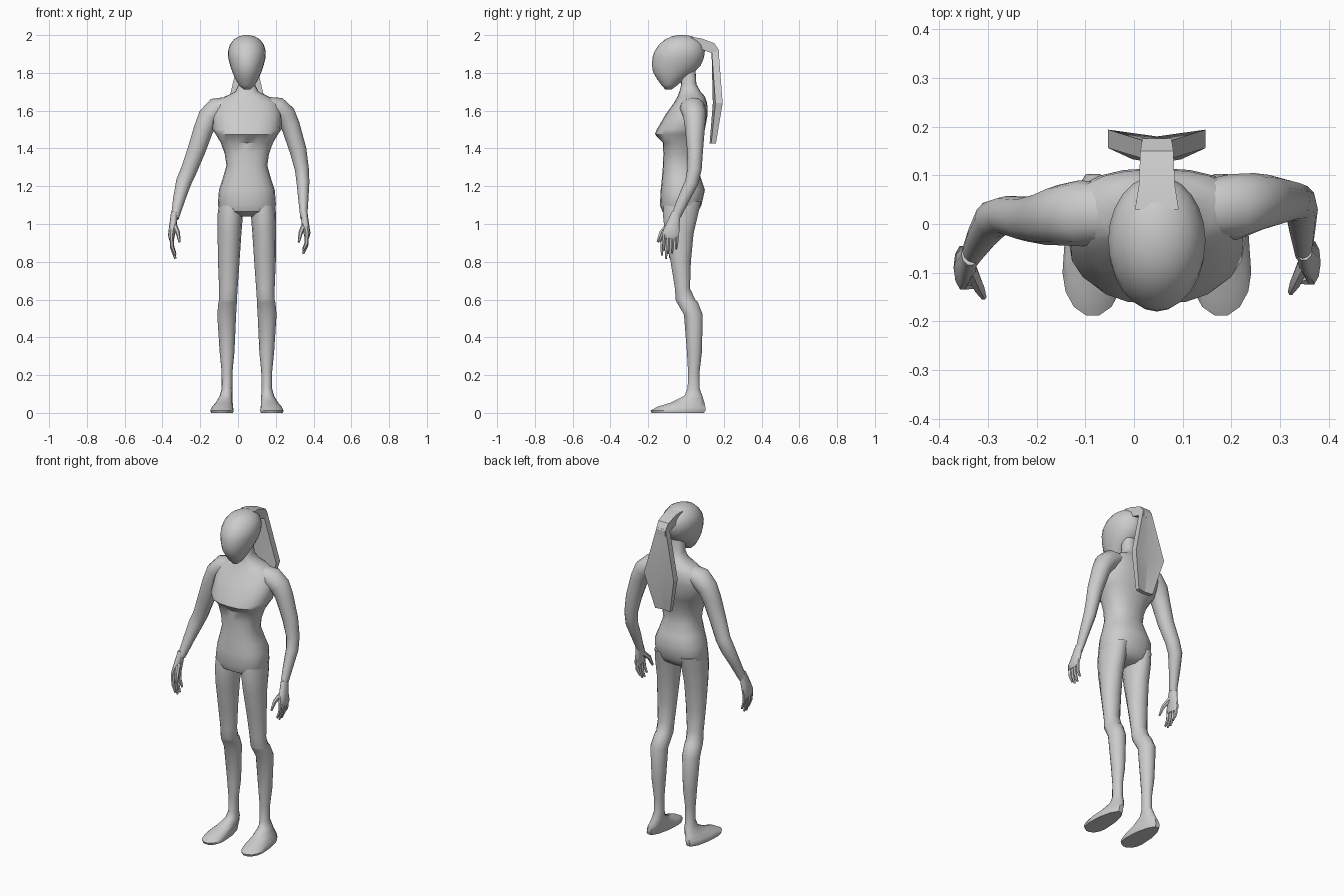
import bpy, bmesh, math
from mathutils import Vector

CX = 0.047  # the body's own centre line


def finish(name, bm, angle=38):
    bmesh.ops.recalc_face_normals(bm, faces=bm.faces)
    me = bpy.data.meshes.new(name)
    bm.to_mesh(me)
    bm.free()
    ob = bpy.data.objects.new(name, me)
    bpy.context.collection.objects.link(ob)
    bpy.ops.object.select_all(action='DESELECT')
    ob.select_set(True)
    bpy.context.view_layer.objects.active = ob
    bpy.ops.object.shade_smooth_by_angle(angle=math.radians(angle))
    return ob


def skin(name, rings, angle=38):
    """Bridge rings of points and cap both ends."""
    bm = bmesh.new()
    loops = [[bm.verts.new(p) for p in r] for r in rings]
    n = len(loops[0])
    for a, b in zip(loops, loops[1:]):
        for i in range(n):
            j = (i + 1) % n
            bm.faces.new((a[i], a[j], b[j], b[i]))
    bm.faces.new(loops[0])
    bm.faces.new(loops[-1])
    return finish(name, bm, angle)


def section(z, xc, rx, yf, yc, yb, n=16, p=2.0):
    """Level ring with its own front, widest and back depth."""
    out = []
    for i in range(n):
        t = math.tau * i / n
        c, s = math.cos(t), math.sin(t)
        x = math.copysign(abs(c) ** (2 / p), c) * rx
        y = math.copysign(abs(s) ** (2 / p), s)
        out.append((xc + x, yc + y * ((yb - yc) if y > 0 else (yc - yf)), z))
    return out


def tube(name, path, n=10, angle=50):
    """Limb along a path of (x, y, z, radius across, radius in depth)."""
    pts = [Vector(q[:3]) for q in path]
    rings = []
    for i, q in enumerate(path):
        d = (pts[min(i + 1, len(pts) - 1)] - pts[max(i - 1, 0)]).normalized()
        u = d.cross(Vector((0, 1, 0))).normalized()
        v = u.cross(d)
        rings.append([pts[i] + u * q[3] * math.cos(math.tau * k / n)
                      + v * q[4] * math.sin(math.tau * k / n) for k in range(n)])
    return skin(name, rings, angle)


# Head: egg with a pointed chin  (z, half width, front, back)
head = [(1.713, .018, -.11, -.075), (1.735, .042, -.13, -.045), (1.77, .062, -.155, -.005),
        (1.805, .077, -.175, .045), (1.84, .089, -.18, .078), (1.88, .099, -.178, .095),
        (1.915, .1, -.167, .1), (1.95, .09, -.142, .09), (1.978, .068, -.11, .065),
        (1.993, .042, -.075, .035), (2.0, .015, -.04, 0)]
skin("head", [section(z, CX, rx, f, (f + b) / 2, b, 24) for z, rx, f, b in head], 60)

# Torso and neck  (z, half width, front, widest, back)
torso = [(1.04, .075, -.08, -.03, .03), (1.065, .135, -.125, -.03, .065),
         (1.1, .154, -.138, -.03, .082), (1.18, .148, -.134, -.02, .1),
         (1.24, .128, -.128, -.03, .08), (1.31, .108, -.122, -.04, .058),
         (1.37, .117, -.12, -.04, .06), (1.43, .138, -.122, -.04, .075),
         (1.475, .165, -.165, -.04, .092), (1.5, .182, -.155, -.03, .1),
         (1.58, .185, -.108, .02, .115), (1.64, .172, -.065, .03, .112),
         (1.675, .115, -.045, .03, .1), (1.7, .062, -.035, .025, .078),
         (1.74, .042, -.025, .015, .055), (1.82, .04, -.03, .01, .05)]
skin("torso", [section(z, CX, rx, f, c, b, 20, 2.35) for z, rx, f, c, b in torso])

# Legs with feet  (z, offset from centre line, half width, front, widest, back)
leg = [(0, .132, .058, -.185, -.1, .1), (.012, .132, .062, -.19, -.1, .108),
       (.032, .129, .056, -.155, -.07, .107), (.055, .12, .045, -.08, -.01, .1),
       (.09, .11, .034, -.01, .04, .088), (.13, .105, .028, .008, .04, .073),
       (.22, .105, .029, .01, .04, .073), (.32, .105, .039, .004, .045, .085),
       (.52, .107, .05, -.012, .035, .09), (.585, .102, .049, -.05, 0, .065),
       (.6, .1, .047, -.056, -.01, .05), (.66, .098, .049, -.06, -.015, .022),
       (.8, .096, .057, -.083, -.025, .027), (.95, .092, .063, -.113, -.03, .042),
       (1.05, .088, .067, -.125, -.03, .066), (1.12, .085, .062, -.118, -.03, .082)]
for s, side in ((-1, "left"), (1, "right")):
    skin("leg_" + side, [section(z, CX + s * d, r, f, c, b, 14) for z, d, r, f, c, b in leg], 50)

# Arms: the left one hangs out, the right one is bent further back
arms = {
    "left": [(-.05, .025, 1.635, .04, .06), (-.11, .022, 1.612, .06, .068),
             (-.155, .018, 1.565, .058, .062), (-.183, .012, 1.5, .052, .055),
             (-.22, .01, 1.39, .048, .046), (-.262, .018, 1.28, .043, .04),
             (-.288, .01, 1.22, .041, .04), (-.312, -.025, 1.13, .032, .031),
             (-.335, -.065, 1.03, .021, .025)],
    "right": [(.145, .03, 1.635, .04, .06), (.205, .035, 1.615, .06, .068),
              (.25, .045, 1.575, .058, .06), (.278, .047, 1.52, .05, .054),
              (.318, .048, 1.39, .045, .042), (.338, .045, 1.29, .037, .038),
              (.344, .03, 1.22, .034, .036), (.346, -.018, 1.12, .026, .031),
              (.348, -.058, 1.03, .018, .024)]}
# Hand origin at the wrist
wrists = {"left": (-.337, -.07, 1.03, -1), "right": (.35, -.06, 1.03, 1)}
for side, path in arms.items():
    tube("arm_" + side, path, 12)
    x, y, z, s = wrists[side]
    lo = .025 if side == "left" else 0  # left hand reaches lower and forward
    tube("palm_" + side, [(x, y + .008, z + .03, .018, .024), (x + s * .006, y - .008, z - .03, .02, .036),
                          (x + s * .016, y - .02, z - .08 - lo / 2, .018, .047),
                          (x + s * .014, y - .022, z - .105 - lo / 2, .012, .042)], 10)
    # Four fingers, curled slightly inward
    for i, length in enumerate((.07, .088, .085, .062)):
        fy = y - .054 + i * .022
        zb = z - .1 - lo / 2
        tube(f"finger_{side}_{i}", [(x + s * .015, fy, zb + .015, .011, .011),
                                    (x + s * .012, fy - .002, zb - length * .5, .01, .01),
                                    (x - s * .005, fy - .004, zb - length - lo / 2, .006, .006)], 6)
    # Thumb
    tube("thumb_" + side, [(x, y - .02, z - .035, .014, .016),
                           (x - s * .018, y - .06, z - .075, .012, .013),
                           (x - s * .028, y - .08 , z - .125, .006, .007)], 6)

# Hair band leaving the back of the crown  (y, half width, bottom, top)
band = [(.03, .045, 1.93, 1.99), (.08, .037, 1.925, 1.983),
        (.15, .034, 1.9, 1.957), (.176, .03, 1.885, 1.918)]
skin("hair_band", [[(CX - w, y, a), (CX + w, y, a), (CX + w, y, b), (CX - w, y, b)]
                   for y, w, a, b in band], 30)

# Ponytail: folded slab  (z, half width, front centre, back centre, edge shift)
tail = [(1.925, .03, .135, .172, 0), (1.64, .1, .142, .18, .014), (1.425, .05, .125, .15, .008)]
skin("ponytail", [[(CX - w, f + e, z), (CX, f, z), (CX + w, f + e, z),
                   (CX + w, b + e, z), (CX, b, z), (CX - w, b + e, z)]
                  for z, w, f, b, e in tail], 15)
